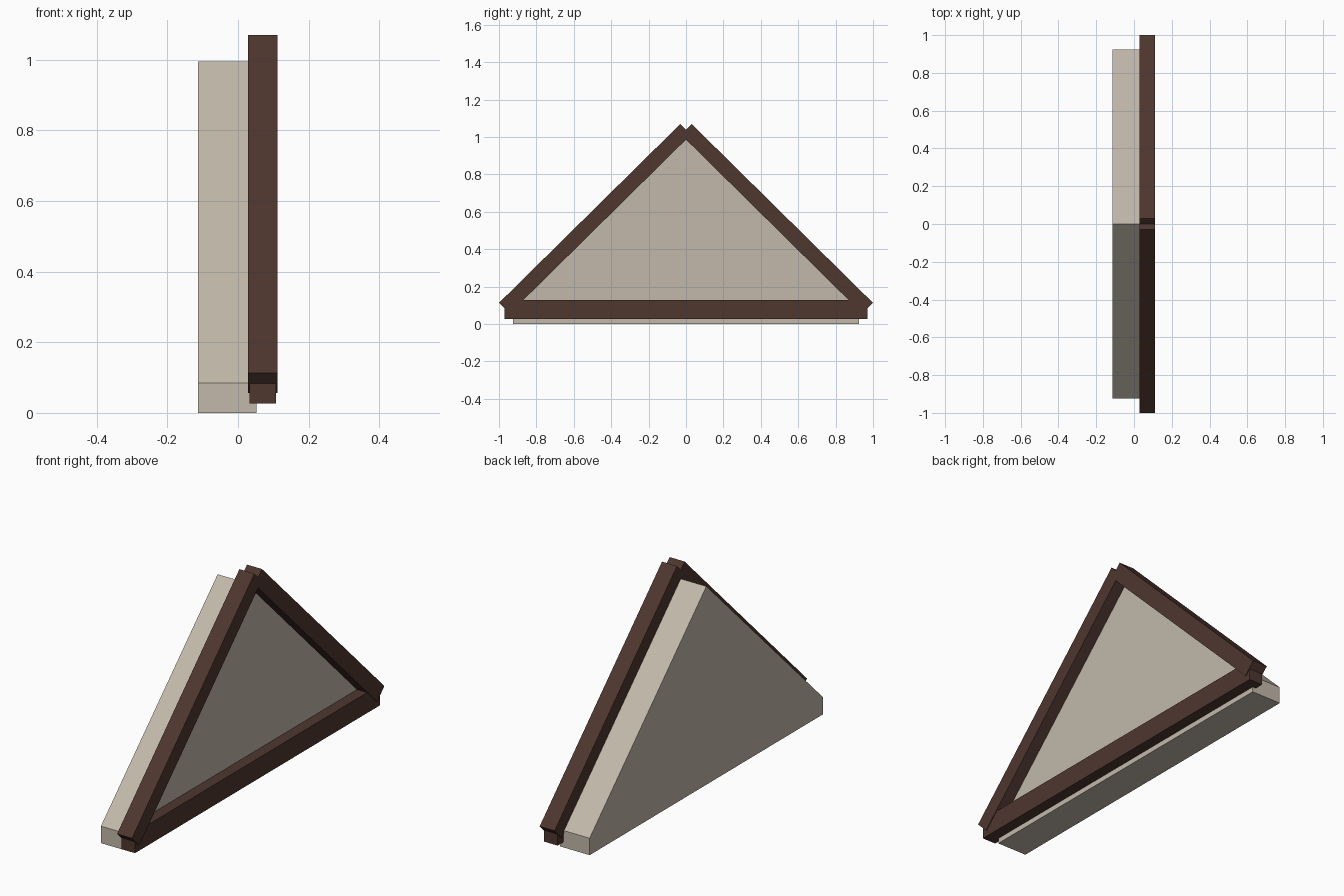
import bpy
import bmesh

cube = bpy.data.objects.get("Cube")
if cube:
    bpy.data.objects.remove(cube, do_unlink=True)


def make_material(name, color):
    mat = bpy.data.materials.new(name)
    mat.use_nodes = True
    mat.diffuse_color = (*color, 1)
    bsdf = mat.node_tree.nodes["Principled BSDF"]
    bsdf.inputs["Base Color"].default_value = (*color, 1)
    bsdf.inputs["Roughness"].default_value = 0.9
    return mat


def extrude_profile(name, profile, x0, x1, mat):
    """Solid made from a (y, z) outline swept along x."""
    bm = bmesh.new()
    face = bm.faces.new([bm.verts.new((x0, y, z)) for y, z in profile])
    result = bmesh.ops.extrude_face_region(bm, geom=[face])
    verts = [v for v in result["geom"] if isinstance(v, bmesh.types.BMVert)]
    bmesh.ops.translate(bm, verts=verts, vec=(x1 - x0, 0, 0))
    bmesh.ops.recalc_face_normals(bm, faces=bm.faces)
    mesh = bpy.data.meshes.new(name)
    bm.to_mesh(mesh)
    bm.free()
    mesh.materials.append(mat)
    obj = bpy.data.objects.new(name, mesh)
    bpy.context.collection.objects.link(obj)
    return obj


plaster = make_material("pale plaster", (0.54, 0.485, 0.405))
timber = make_material("dark brown timber", (0.077, 0.038, 0.028))

# Gable wall with short upright ends
extrude_profile("gable_wall",
                [(-0.925, 0), (0.925, 0), (0.925, 0.085), (0, 0.995), (-0.925, 0.085)],
                -0.113, 0.052, plaster)

# Sloping timbers, square cut and crossing at the peak
rafter = [(1.0, 0.113), (0.03, 1.07), (-0.027, 1.013), (0.943, 0.056)]
for name, side in (("back_rafter", 1), ("front_rafter", -1)):
    extrude_profile(name, [(side * y, z) for y, z in rafter], 0.029, 0.112, timber)

# Horizontal timber along the base, slightly thinner than the rafters
extrude_profile("tie_beam",
                [(-0.97, 0.026), (0.97, 0.026), (0.97, 0.129), (-0.97, 0.129)],
                0.033, 0.108, timber)
